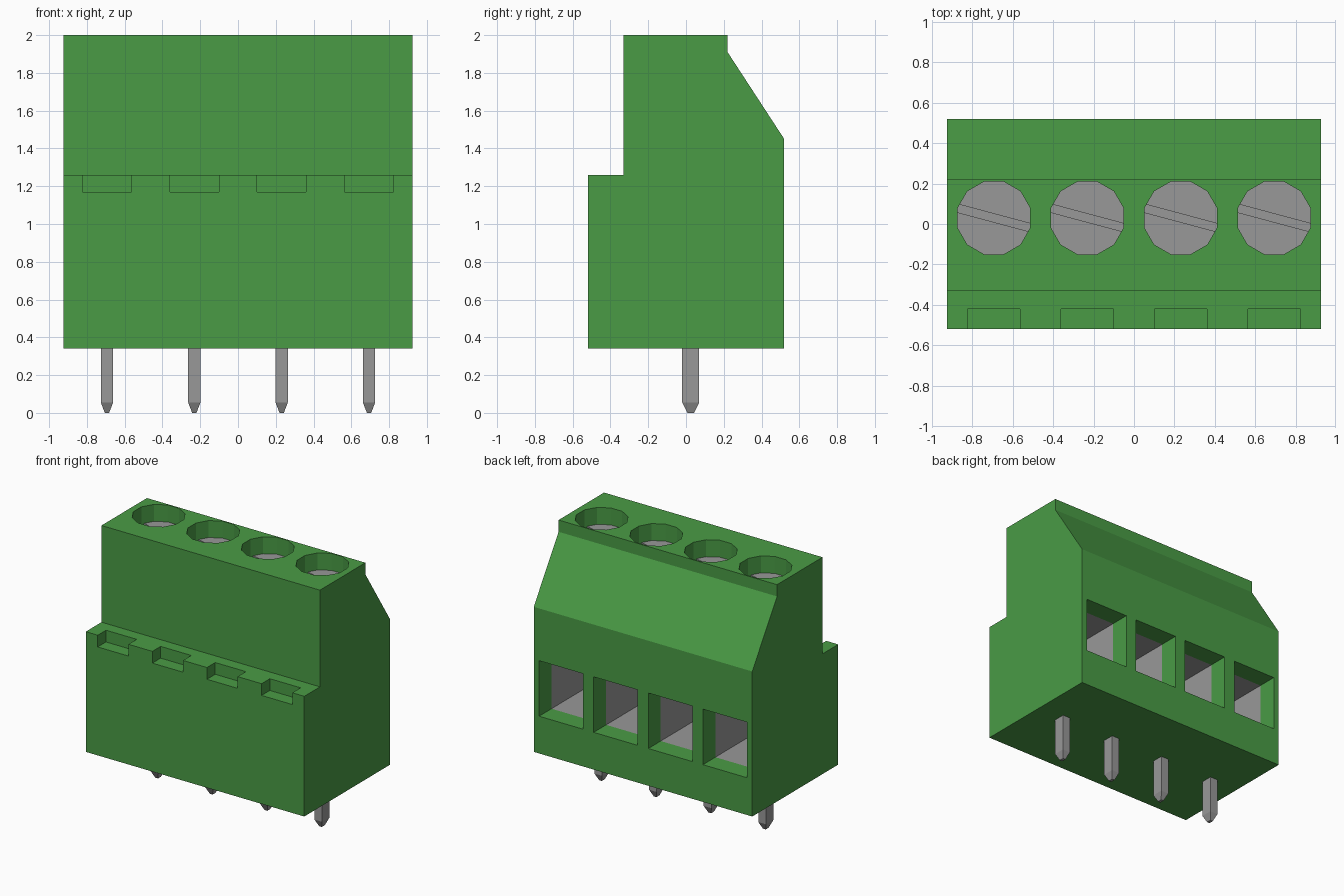
import bpy, bmesh
from math import cos, pi, radians
from mathutils import Matrix

old = bpy.data.objects.get("Cube")
if old:
    bpy.data.objects.remove(old, do_unlink=True)


def make_material(name, rgb):
    mat = bpy.data.materials.new(name)
    mat.use_nodes = True
    color = (*rgb, 1)
    mat.diffuse_color = color
    mat.node_tree.nodes["Principled BSDF"].inputs["Base Color"].default_value = color
    return mat


GREEN = make_material("green plastic", (0.068, 0.33, 0.06))
GREY = make_material("grey metal", (0.314, 0.314, 0.314))

PITCH = 0.4625
COLUMNS = [(i - 1.5) * PITCH for i in range(4)]
HALF_WIDTH = 2 * PITCH
SCREW_Y = 0.03
SCREW_RADIUS = 0.18 / cos(pi / 12)
SCREW_TOP, SCREW_BOTTOM = 1.87, 1.78
WALL = 0.012
CAGE_BACK, CAGE_FRONT = -0.2, 0.37
OPEN_LOW, OPEN_HIGH, OPEN_HALF = 0.625, 1.05, 0.186


def finish(name, bm, mat):
    bmesh.ops.recalc_face_normals(bm, faces=bm.faces)
    mesh = bpy.data.meshes.new(name)
    bm.to_mesh(mesh)
    bm.free()
    mesh.materials.append(mat)
    obj = bpy.data.objects.new(name, mesh)
    bpy.context.collection.objects.link(obj)
    return obj


def add_box(bm, x, y, z):
    size = [b - a for a, b in (x, y, z)]
    mid = [(a + b) / 2 for a, b in (x, y, z)]
    m = Matrix.Translation(mid) @ Matrix.Diagonal((*size, 1))
    return bmesh.ops.create_cube(bm, size=1, matrix=m)["verts"]


def add_disc(bm, x, low, high):
    m = Matrix.Translation((x, SCREW_Y, (low + high) / 2)) @ Matrix.Rotation(pi / 12, 4, "Z")
    bmesh.ops.create_cone(bm, cap_ends=True, segments=12, radius1=SCREW_RADIUS,
                          radius2=SCREW_RADIUS, depth=high - low, matrix=m)


def cut(obj, cutter_bm):
    cutter = finish("cutter", cutter_bm, obj.data.materials[0])
    cutter.hide_render = True
    mod = obj.modifiers.new("cut", "BOOLEAN")
    mod.operation = "DIFFERENCE"
    mod.solver = "EXACT"
    mod.object = cutter
    bpy.context.view_layer.objects.active = obj
    bpy.ops.object.modifier_apply(modifier=mod.name)
    bpy.data.objects.remove(cutter, do_unlink=True)


# Housing: stepped side profile extruded across the width
profile = [(-0.52, 0.34), (0.52, 0.34), (0.52, 1.45), (0.22, 1.91),
           (0.22, 2), (-0.33, 2), (-0.33, 1.26), (-0.52, 1.26)]
bm = bmesh.new()
side = bm.faces.new([bm.verts.new((-HALF_WIDTH, y, z)) for y, z in profile])
ext = bmesh.ops.extrude_face_region(bm, geom=[side])["geom"]
bmesh.ops.translate(bm, vec=(2 * HALF_WIDTH, 0, 0),
                    verts=[v for v in ext if isinstance(v, bmesh.types.BMVert)])
housing = finish("housing", bm, GREEN)

# Screw wells, front notches and cage pockets
bm = bmesh.new()
for x in COLUMNS:
    add_disc(bm, x, SCREW_BOTTOM, 2.1)
    add_box(bm, (x - 0.13, x + 0.13), (-0.6, -0.42), (1.17, 1.3))
    add_box(bm, (x - OPEN_HALF - WALL, x + OPEN_HALF + WALL),
            (CAGE_BACK - WALL, CAGE_FRONT), (OPEN_LOW - WALL, OPEN_HIGH + WALL))
cut(housing, bm)

# Wire openings at the back
bm = bmesh.new()
for x in COLUMNS:
    add_box(bm, (x - OPEN_HALF, x + OPEN_HALF), (0.2, 0.6), (OPEN_LOW, OPEN_HIGH))
cut(housing, bm)

for number, x in enumerate(COLUMNS, 1):
    # Metal wire cage, open towards the back
    bm = bmesh.new()
    add_box(bm, (x - OPEN_HALF - WALL, x + OPEN_HALF + WALL),
            (CAGE_BACK - WALL, CAGE_FRONT), (OPEN_LOW - WALL, OPEN_HIGH + WALL))
    cage = finish(f"wire_cage_{number}", bm, GREY)
    bm = bmesh.new()
    add_box(bm, (x - OPEN_HALF, x + OPEN_HALF), (CAGE_BACK, 0.6), (OPEN_LOW, OPEN_HIGH))
    cut(cage, bm)

    # Slotted screw
    bm = bmesh.new()
    add_disc(bm, x, SCREW_BOTTOM, SCREW_TOP)
    screw = finish(f"screw_{number}", bm, GREY)
    bm = bmesh.new()
    slot = add_box(bm, (x - 0.3, x + 0.3), (SCREW_Y - 0.02, SCREW_Y + 0.02),
                   (SCREW_TOP - 0.03, 2))
    bmesh.ops.rotate(bm, verts=slot, cent=(x, SCREW_Y, 0),
                     matrix=Matrix.Rotation(radians(-15), 3, "Z"))
    cut(screw, bm)

    # Solder pin with tapered tip
    bm = bmesh.new()
    add_box(bm, (x - 0.0325, x + 0.0325), (-0.02, 0.07), (0.055, 0.4))
    bm.faces.ensure_lookup_table()
    bottom = min(bm.faces, key=lambda f: f.calc_center_median().z)
    tip = bmesh.ops.extrude_face_region(bm, geom=[bottom])["geom"]
    bmesh.ops.delete(bm, geom=[bottom], context="FACES_ONLY")
    verts = [v for v in tip if isinstance(v, bmesh.types.BMVert)]
    bmesh.ops.translate(bm, vec=(0, 0, -0.055), verts=verts)
    bmesh.ops.scale(bm, vec=(0.35, 0.4, 1), verts=verts,
                    space=Matrix.Translation((-x, -0.025, 0)))
    finish(f"pin_{number}", bm, GREY)
